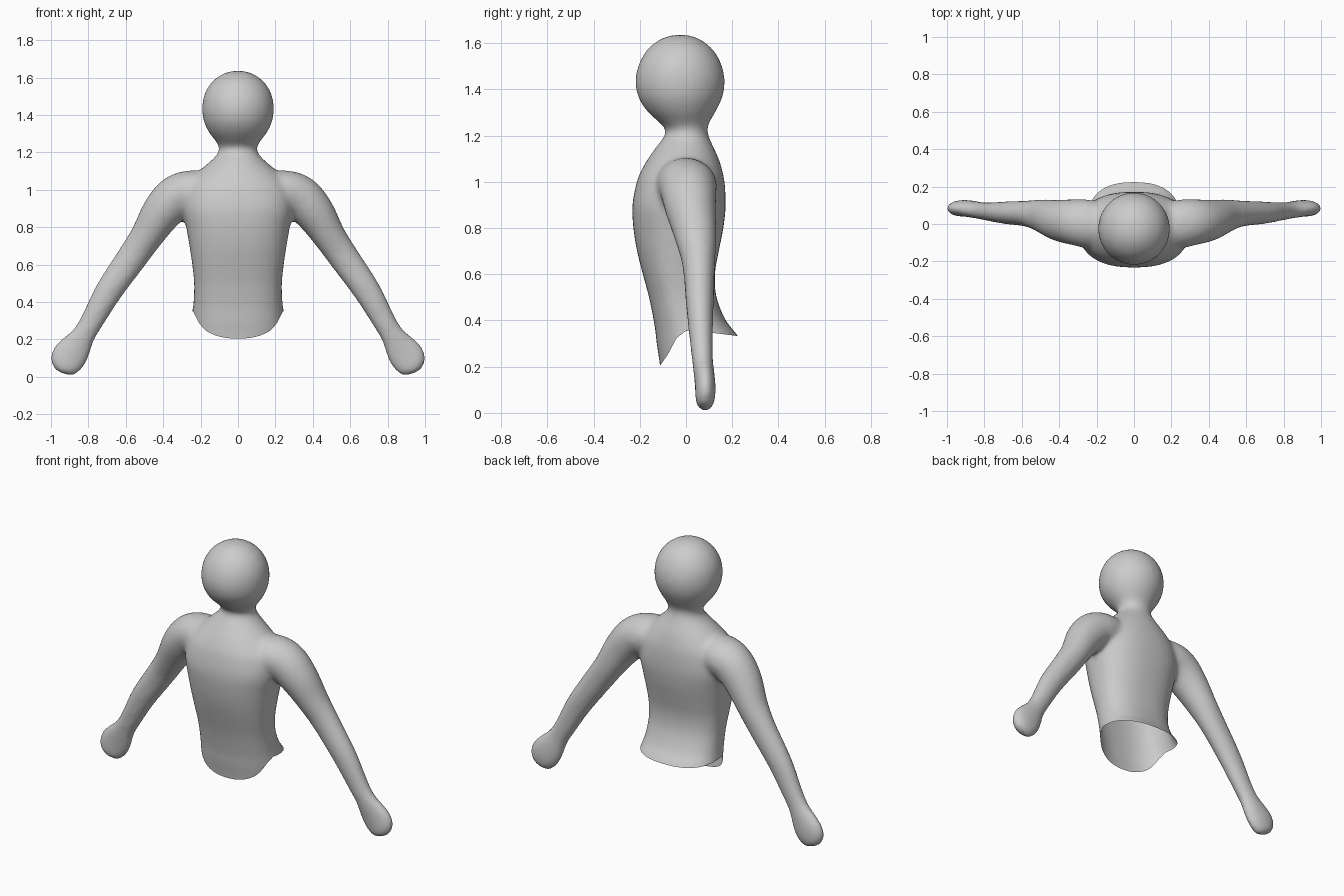
import bpy, bmesh, math
from mathutils import Vector

if "Cube" in bpy.data.objects:
    bpy.data.objects.remove(bpy.data.objects["Cube"])


def spline(rows, steps):
    """Smoothly interpolate rows of numbers (Catmull-Rom)."""
    out = []
    for i in range(len(rows) - 1):
        a, b, c, d = (rows[max(i - 1, 0)], rows[i], rows[i + 1],
                      rows[min(i + 2, len(rows) - 1)])
        for s in range(steps):
            t = s / steps
            out.append([q + 0.5 * t * (r - p + t * (2*p - 5*q + 4*r - s4
                        + t * (3 * (q - r) + s4 - p)))
                        for p, q, r, s4 in zip(a, b, c, d)])
    return out + [list(rows[-1])]


def loft(name, rings):
    """Closed skin through rings of points."""
    bm = bmesh.new()
    loops = [[bm.verts.new(p) for p in ring] for ring in rings]
    n = len(loops[0])
    for a, b in zip(loops, loops[1:]):
        for i in range(n):
            j = (i + 1) % n
            bm.faces.new((a[i], a[j], b[j], b[i]))
    bm.faces.new(loops[0])
    bm.faces.new(loops[-1])
    bmesh.ops.recalc_face_normals(bm, faces=bm.faces)
    mesh = bpy.data.meshes.new(name)
    bm.to_mesh(mesh)
    bm.free()
    ob = bpy.data.objects.new(name, mesh)
    bpy.context.collection.objects.link(ob)
    return ob


def power(v, e):
    return math.copysign(abs(v) ** e, v)


ANGLES = [math.tau * i / 48 for i in range(48)]

# Torso, neck and head: height, half width, front y, back y, roundness
TRUNK = [
    (0.10, 0.255, -0.105, 0.30, 2.4), (0.20, 0.255, -0.112, 0.28, 2.4),
    (0.30, 0.250, -0.127, 0.243, 2.4), (0.35, 0.245, -0.132, 0.212, 2.4),
    (0.40, 0.238, -0.140, 0.172, 2.4), (0.50, 0.235, -0.160, 0.132, 2.4),
    (0.60, 0.245, -0.187, 0.125, 2.4), (0.70, 0.260, -0.212, 0.142, 2.4),
    (0.80, 0.277, -0.228, 0.162, 2.4), (0.90, 0.295, -0.232, 0.172, 2.4),
    (1.00, 0.290, -0.213, 0.167, 2.2), (1.05, 0.260, -0.193, 0.157, 2.1),
    (1.10, 0.210, -0.165, 0.142, 2), (1.16, 0.140, -0.122, 0.115, 2),
    (1.20, 0.106, -0.092, 0.098, 2), (1.23, 0.102, -0.090, 0.093, 2),
    (1.26, 0.120, -0.120, 0.103, 2), (1.31, 0.157, -0.172, 0.132, 2),
    (1.37, 0.184, -0.208, 0.159, 2), (1.44, 0.192, -0.219, 0.168, 2),
    (1.51, 0.180, -0.204, 0.153, 2), (1.57, 0.146, -0.170, 0.119, 2),
    (1.61, 0.099, -0.124, 0.073, 2), (1.63, 0.055, -0.080, 0.030, 2),
    (1.637, 0.012, -0.037, -0.013, 2)]
rings = []
for z, w, front, back, e in spline(TRUNK, 4):
    mid, half = (front + back) / 2, (back - front) / 2
    rings.append([(w * power(math.cos(a), 2 / e),
                   mid + half * power(math.sin(a), 2 / e), z) for a in ANGLES])
body = loft("upper_body", rings)

# Arms: x, y, z, radius across the limb, radius in y
ARM = [
    (0.12, -0.01, 0.99, 0.10, 0.11), (0.24, 0.0, 0.99, 0.115, 0.13),
    (0.33, 0.01, 0.96, 0.118, 0.122), (0.41, 0.02, 0.875, 0.108, 0.11),
    (0.49, 0.042, 0.75, 0.088, 0.09), (0.565, 0.055, 0.64, 0.082, 0.071),
    (0.69, 0.06, 0.46, 0.074, 0.060), (0.78, 0.067, 0.30, 0.063, 0.050),
    (0.825, 0.072, 0.225, 0.064, 0.046), (0.87, 0.08, 0.155, 0.087, 0.045),
    (0.905, 0.084, 0.105, 0.096, 0.045), (0.93, 0.083, 0.06, 0.083, 0.042),
    (0.945, 0.082, 0.034, 0.056, 0.032), (0.951, 0.082, 0.022, 0.015, 0.010)]
path = spline(ARM, 4)
arms = []
for side in (1, -1):
    rings = []
    for i, (x, y, z, r, depth) in enumerate(path):
        a, b = path[max(i - 1, 0)], path[min(i + 1, len(path) - 1)]
        along = Vector((b[0] - a[0], 0, b[2] - a[2])).normalized()
        across = Vector((-along.z, 0, along.x))
        ring = [Vector((x, y, z)) + across * (r * math.cos(t))
                + Vector((0, depth * math.sin(t), 0)) for t in ANGLES]
        rings.append([(side * p.x, p.y, p.z) for p in ring])
    arms.append(loft("arm", rings))

# Fuse the parts into one skin and soften the shoulders and armpits
bpy.context.view_layer.objects.active = body
for arm in arms:
    mod = body.modifiers.new("join", 'BOOLEAN')
    mod.operation, mod.solver, mod.object = 'UNION', 'EXACT', arm
    bpy.ops.object.modifier_apply(modifier=mod.name)
    bpy.data.objects.remove(arm)
mod = body.modifiers.new("fuse", 'REMESH')
mod.mode, mod.voxel_size = 'VOXEL', 0.012
bpy.ops.object.modifier_apply(modifier=mod.name)
mod = body.modifiers.new("soften", 'SMOOTH')
mod.factor, mod.iterations = 0.5, 18
bpy.ops.object.modifier_apply(modifier=mod.name)

# Open waist with a hem that dips to a rounded point at the front
HEM = [(-0.2, 0.195), (-0.118, 0.197), (-0.08, 0.25), (-0.04, 0.325),
       (0.0, 0.355), (0.1, 0.348), (0.22, 0.333), (0.4, 0.32)]


def hem_height(co):
    if abs(co.x) > 0.33:
        return -1.0
    y = min(max(co.y, -0.2), 0.399)
    for (y0, z0), (y1, z1) in zip(HEM, HEM[1:]):
        if y <= y1:
            return z0 + (z1 - z0) * (y - y0) / (y1 - y0)


bm = bmesh.new()
bm.from_mesh(body.data)
for v in bm.verts:
    v.co.z -= hem_height(v.co)
bmesh.ops.bisect_plane(bm, geom=bm.verts[:] + bm.edges[:] + bm.faces[:],
                       plane_co=(0, 0, 0), plane_no=(0, 0, 1), clear_inner=True)
for v in bm.verts:
    v.co.z += hem_height(v.co)
for f in bm.faces:
    f.smooth = True
bm.to_mesh(body.data)
bm.free()

# Plain grey skin
grey = bpy.data.materials.new("light_grey")
grey.diffuse_color = (0.6, 0.6, 0.6, 1)
grey.use_nodes = True
grey.node_tree.nodes["Principled BSDF"].inputs["Base Color"].default_value = grey.diffuse_color
body.data.materials.clear()
body.data.materials.append(grey)
